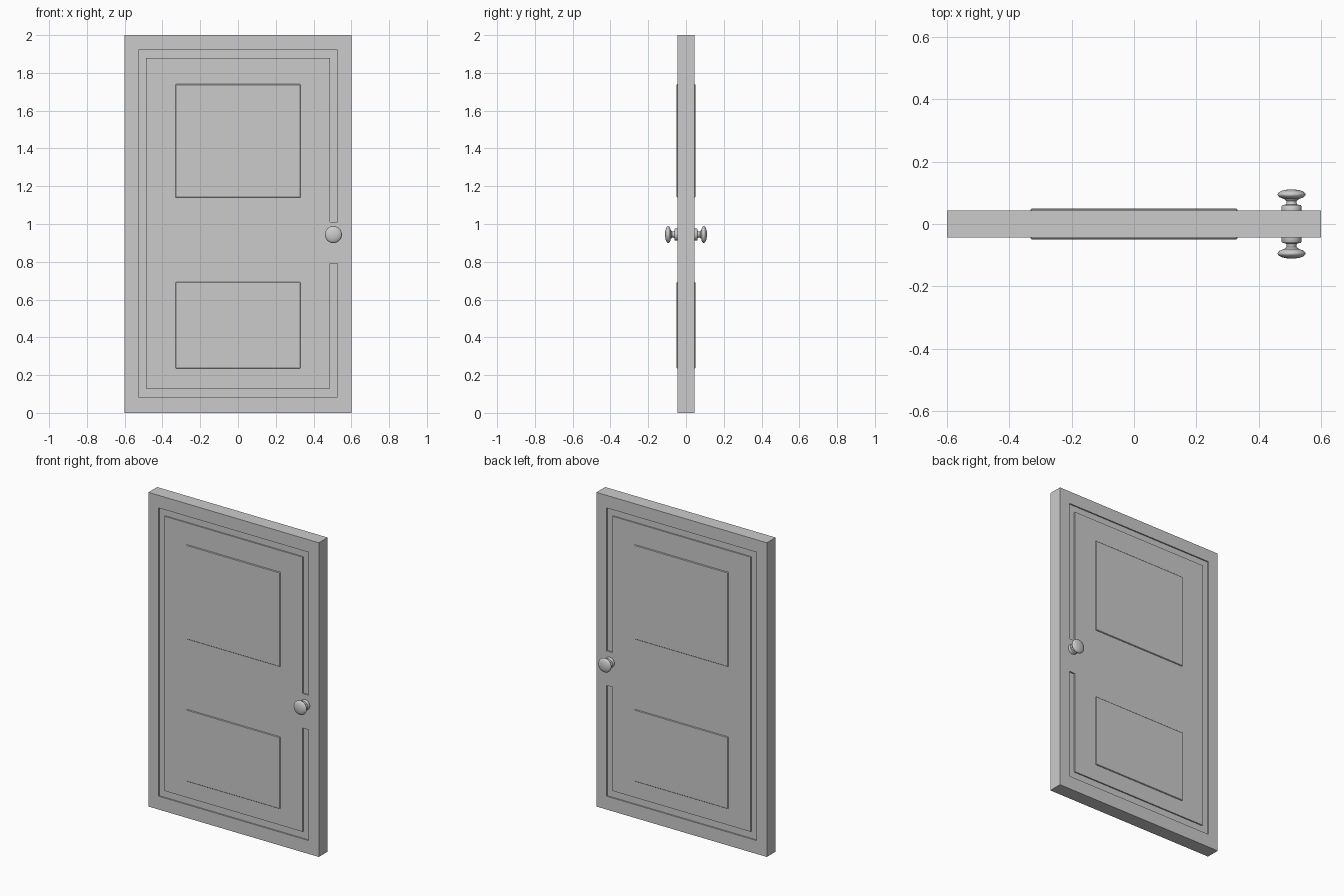
import bpy, bmesh, math
from mathutils import Matrix

if "Cube" in bpy.data.objects:
    bpy.data.objects.remove(bpy.data.objects["Cube"])

HALF = 0.044      # half thickness of the slab
GROOVE = 0.008    # depth of the moulding channel
PANEL = 0.006     # how far the panels stand proud


def make_object(name, bm):
    bmesh.ops.recalc_face_normals(bm, faces=bm.faces)
    mesh = bpy.data.meshes.new(name)
    bm.to_mesh(mesh)
    bm.free()
    obj = bpy.data.objects.new(name, mesh)
    bpy.context.collection.objects.link(obj)
    return obj


def activate(obj):
    bpy.ops.object.select_all(action='DESELECT')
    obj.select_set(True)
    bpy.context.view_layer.objects.active = obj


def box(name, x0, x1, y0, y1, z0, z1, bevel=0):
    bm = bmesh.new()
    bmesh.ops.create_cube(bm, size=1)
    bm.transform(Matrix.Translation(((x0 + x1) / 2, (y0 + y1) / 2, (z0 + z1) / 2))
                 @ Matrix.Diagonal((x1 - x0, y1 - y0, z1 - z0, 1)))
    if bevel:
        bmesh.ops.bevel(bm, geom=bm.edges[:], offset=bevel, segments=1,
                        affect='EDGES')
    return make_object(name, bm)


def prism(name, outline, y0, y1):
    bm = bmesh.new()
    face = bm.faces.new([bm.verts.new((x, y0, z)) for x, z in outline])
    ext = bmesh.ops.extrude_face_region(bm, geom=[face])
    for v in ext['geom']:
        if isinstance(v, bmesh.types.BMVert):
            v.co.y = y1
    return make_object(name, bm)


def lathe(name, profile, location, side, steps=32):
    # profile of (radius, distance from door centre), turned about the y axis
    bm = bmesh.new()
    verts = [bm.verts.new((r, side * d, 0)) for r, d in profile]
    edges = [bm.edges.new(p) for p in zip(verts, verts[1:])]
    bmesh.ops.spin(bm, geom=verts + edges, cent=(0, 0, 0), axis=(0, 1, 0),
                   angle=math.tau, steps=steps)
    bmesh.ops.remove_doubles(bm, verts=bm.verts, dist=1e-5)
    obj = make_object(name, bm)
    obj.location = location
    activate(obj)
    bpy.ops.object.shade_smooth()
    bpy.ops.object.shade_smooth_by_angle(angle=math.radians(40))
    return obj


# Door slab
slab = box("door_slab", -0.6, 0.6, -HALF, HALF, 0, 2)

# Channel outline: a frame broken beside the knob
xo, xi = 0.528, 0.486
outline = [(xo, 1.01), (xo, 1.92), (-xo, 1.92), (-xo, 0.085), (xo, 0.085), (xo, 0.79),
           (xi, 0.79), (xi, 0.13), (-xi, 0.13), (-xi, 1.878), (xi, 1.878), (xi, 1.01)]

# Knob profile: rose, neck, flattened ball
knob_profile = [(0.032, HALF - 0.003), (0.032, 0.057), (0.029, 0.061), (0.019, 0.062),
                (0.016, 0.066), (0.016, 0.073), (0.022, 0.078)]
for i in range(11):
    a = math.radians(-60 + 15 * i)
    knob_profile.append((0.045 * math.cos(a), 0.0945 + 0.0165 * math.sin(a)))
knob_profile.append((0, 0.111))

for side, label in ((-1, "front"), (1, "back")):
    # Recessed channel
    cutter = prism("channel_cutter", outline, side * (HALF - GROOVE), side * (HALF + 0.05))
    cutter.hide_render = True
    mod = slab.modifiers.new("channel", 'BOOLEAN')
    mod.object = cutter
    mod.operation = 'DIFFERENCE'
    mod.solver = 'EXACT'
    activate(slab)
    bpy.ops.object.modifier_apply(modifier=mod.name)
    bpy.data.objects.remove(cutter)

    # Raised panels
    for part, z0, z1 in (("upper", 1.14, 1.74), ("lower", 0.235, 0.692)):
        ys = sorted((side * (HALF - 0.01), side * (HALF + PANEL)))
        box(f"{label}_{part}_panel", -0.331, 0.331, ys[0], ys[1], z0, z1, 0.003)

    # Knob
    lathe(f"{label}_knob", knob_profile, (0.505, 0, 0.944), side)
